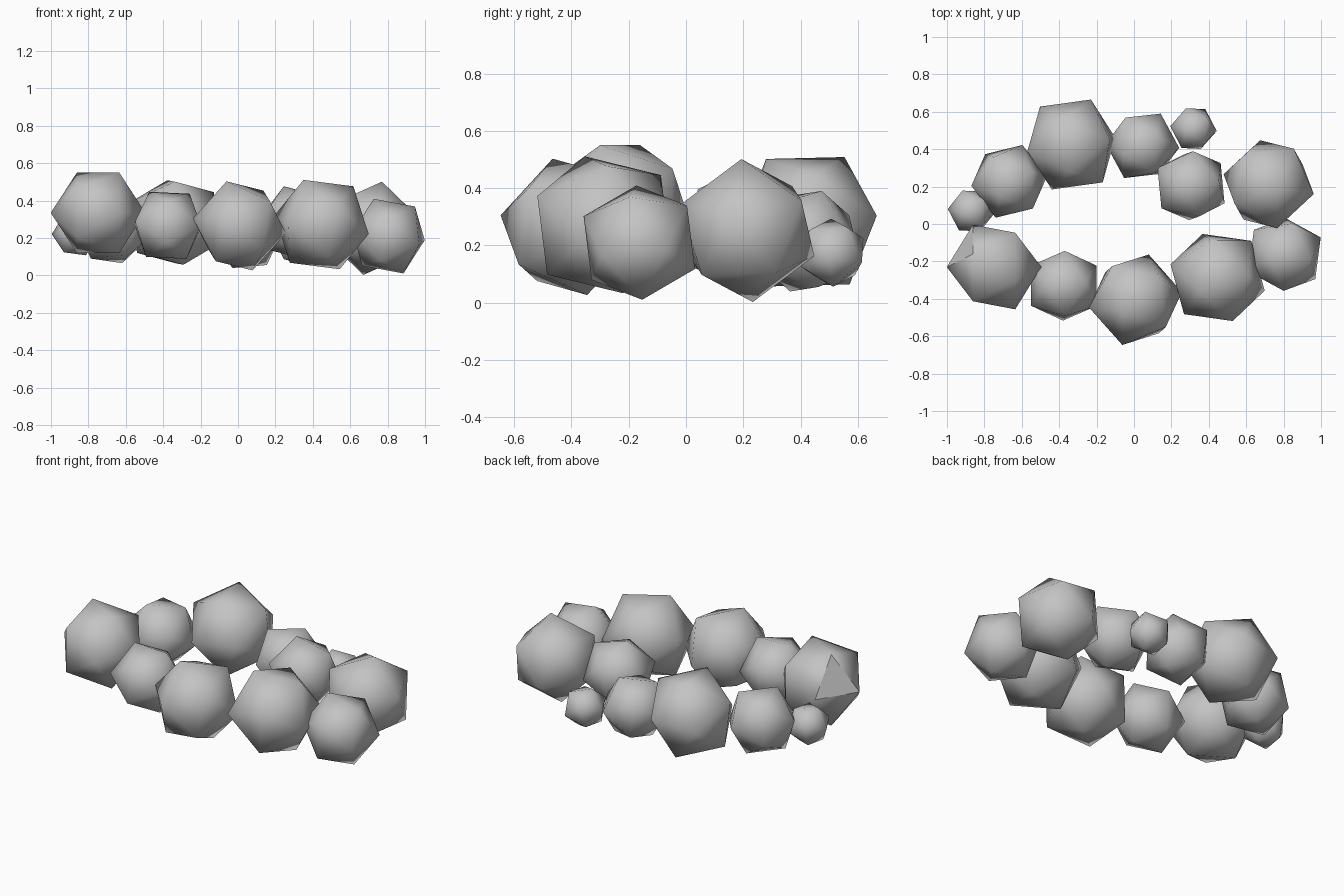
import bpy
import bmesh
from mathutils import Vector, Matrix

default_cube = bpy.data.objects.get("Cube")
if default_cube:
    bpy.data.objects.remove(default_cube, do_unlink=True)


def make_material(name, colour):
    material = bpy.data.materials.new(name)
    material.use_nodes = True
    material.diffuse_color = colour
    material.node_tree.nodes["Principled BSDF"].inputs["Base Color"].default_value = colour
    return material


grey = make_material("stone grey", (0.55, 0.55, 0.55, 1))


def tilt(corner, neighbour):
    """Rotation that points one corner of an icosahedron along `corner`
    and an adjacent corner towards `neighbour`."""
    z_axis = Vector(corner).normalized()
    side = Vector(neighbour)
    x_axis = (side - z_axis * side.dot(z_axis)).normalized()
    y_axis = z_axis.cross(x_axis)
    return Matrix((x_axis, y_axis, z_axis)).transposed().to_4x4()


def bead(name, centre, radius, corner, neighbour, flat_toward=None):
    """Smooth shaded icosahedron, optionally with one flat facet."""
    bm = bmesh.new()
    bmesh.ops.create_icosphere(bm, subdivisions=1, radius=radius)
    bmesh.ops.transform(bm, matrix=tilt(corner, neighbour), verts=bm.verts)
    bm.normal_update()
    for face in bm.faces:
        face.smooth = True
    if flat_toward:
        direction = Vector(flat_toward)
        max(bm.faces, key=lambda face: face.normal.dot(direction)).smooth = False
    mesh = bpy.data.meshes.new(name)
    bm.to_mesh(mesh)
    bm.free()
    mesh.materials.append(grey)
    obj = bpy.data.objects.new(name, mesh)
    obj.location = centre
    bpy.context.collection.objects.link(obj)
    return obj


# Front half of the ring, from -x to +x
bead("front_bead_outer", (-.748, -.23, .335), .253, (-1, 0, 0), (-1, 2, 0),
     flat_toward=(-1, 1, 1))
bead("front_bead_small", (-.375, -.33, .268), .206, (-10, 2, 18), (11, 2, 17))
bead("front_bead_middle", (.008, -.405, .265), .255, (-7, -24, 4), (-7, -6, 24))
bead("front_bead_large", (.447, -.286, .272), .266, (25, -7, -5), (17, 1, 20))
bead("front_bead_end", (.805, -.163, .21), .215, (-8, -1, 20), (-19, -9, 2))

# Back half of the ring, from +x to -x
bead("back_bead_end", (.72, .213, .252), .255, (5, -2, 25), (13, 18, 11))
bead("inner_bead", (.305, .205, .28), .206, (1, 18, 9), (16, 11, -6))
bead("back_bead_tiny", (.318, .51, .175), .126, (-4, 11, 5), (-4, -2, 12))
bead("back_bead_middle", (.045, .418, .215), .198, (-9, 15, 9), (10, 16, 0))
bead("back_bead_large", (-.335, .425, .283), .263, (10, 23, 2), (-4, 13, 22))
bead("back_bead_outer", (-.668, .228, .25), .207, (7, 19, 0), (20, 2, -4))
bead("side_bead_tiny", (-.87, .07, .22), .126, (-12, 1, 0), (-5, 10, 4))
